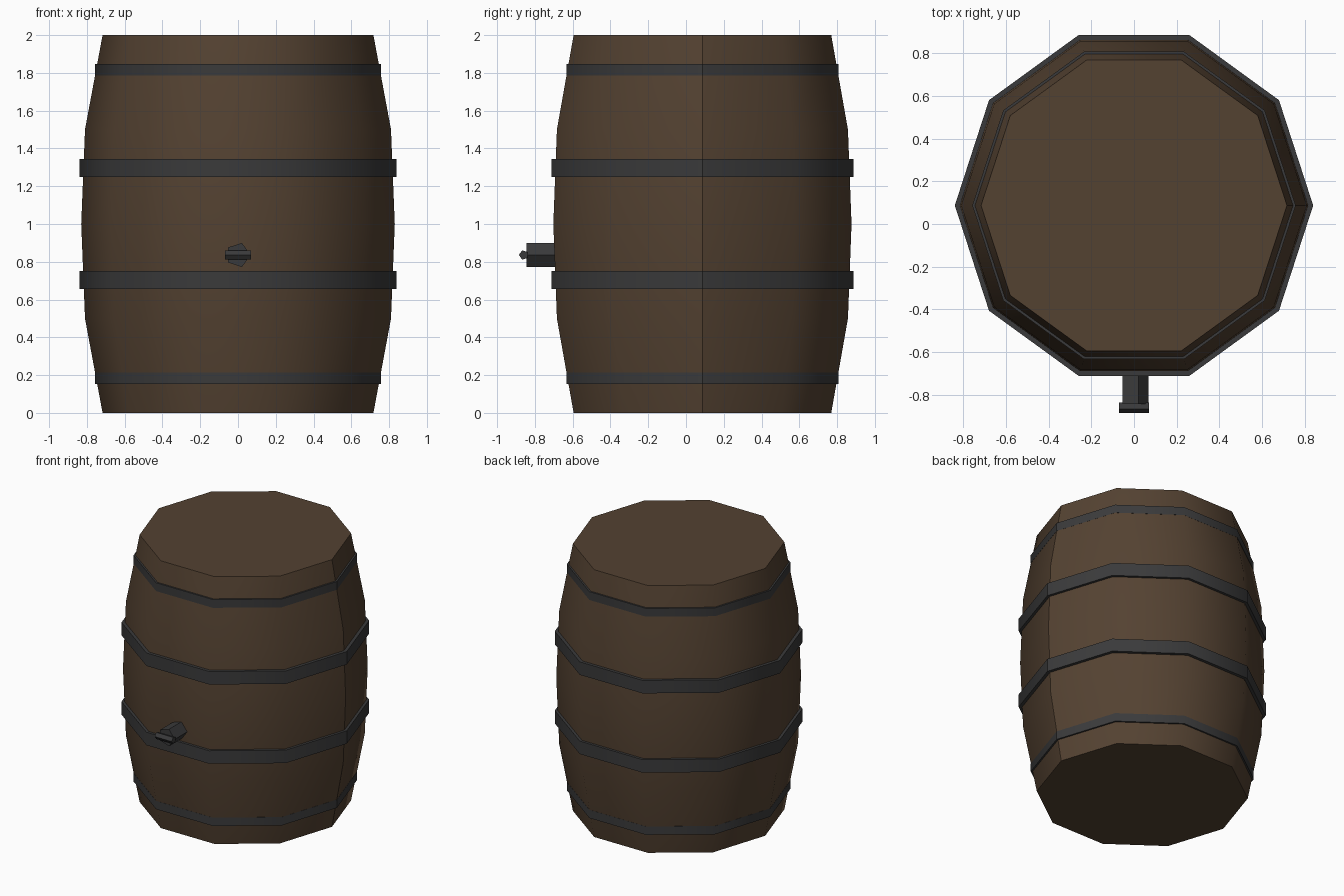
import bpy, bmesh, math
from mathutils import Matrix, Vector

if "Cube" in bpy.data.objects:
    bpy.data.objects.remove(bpy.data.objects["Cube"])

CY = 0.087      # barrel axis in y
SIDES = 10


def material(name, rgb):
    m = bpy.data.materials.new(name)
    m.diffuse_color = (*rgb, 1)
    m.use_nodes = True
    m.node_tree.nodes["Principled BSDF"].inputs["Base Color"].default_value = m.diffuse_color
    return m


wood = material("dark_wood", (0.088, 0.054, 0.031))
iron = material("dark_iron", (0.042, 0.042, 0.043))


def finish(name, bm, mat, smooth):
    me = bpy.data.meshes.new(name)
    bm.to_mesh(me)
    bm.free()
    me.materials.append(mat)
    ob = bpy.data.objects.new(name, me)
    bpy.context.collection.objects.link(ob)
    if smooth:
        bpy.ops.object.select_all(action='DESELECT')
        ob.select_set(True)
        bpy.context.view_layer.objects.active = ob
        bpy.ops.object.shade_smooth_by_angle(angle=math.radians(45))
    return ob


def revolve(name, profile, mat, caps=False):
    """Turn a (radius, z) profile into a ten-sided shell with a seam on the +x side."""
    bm = bmesh.new()
    cols = []
    for i in range(SIDES + 1):
        a = math.tau * i / SIDES
        cols.append([bm.verts.new((r * math.cos(a), CY + r * math.sin(a), z))
                     for r, z in profile])
    for c, d in zip(cols, cols[1:]):
        for j in range(len(profile) - 1):
            bm.faces.new((c[j], d[j], d[j + 1], c[j + 1]))
    if caps:
        bm.faces.new([c[0] for c in reversed(cols[:-1])])
        bm.faces.new([c[-1] for c in cols[:-1]])
    return finish(name, bm, mat, True)


def rod(name, radius, length, centre, rot):
    """Five-sided closed rod."""
    bm = bmesh.new()
    bmesh.ops.create_cone(bm, cap_ends=True, segments=5, radius1=radius,
                          radius2=radius, depth=length)
    # put one corner on local +x whatever the default start angle is
    v = bm.verts[:][0].co
    fix = Matrix.Rotation(-math.atan2(v.y, v.x), 4, 'Z')
    bm.transform(Matrix.Translation(Vector(centre)) @ rot @ fix)
    return finish(name, bm, iron, False)


# Staves with flat lids
revolve("barrel_body", [(0.717, 0), (0.81, 0.5), (0.83, 1), (0.81, 1.5), (0.717, 2)],
        wood, caps=True)

# Hoops, mirrored about mid height
for kind, r, z0, z1 in (("outer", 0.758, 0.153, 0.215), ("inner", 0.84, 0.655, 0.752)):
    for where, a, b in (("lower", z0, z1), ("upper", 2 - z1, 2 - z0)):
        revolve(f"{where}_{kind}_hoop",
                [(r - 0.04, a), (r, a), (r, b), (r - 0.04, b)], iron)

# Tap: spout along y, handle along x
rod("tap_spout", 0.067, 0.20, (0, -0.745, 0.836), Matrix.Rotation(math.pi / 2, 4, 'X'))
to_x = Matrix(((0, 0, 1, 0), (-1, 0, 0, 0), (0, -1, 0, 0), (0, 0, 0, 1)))
rod("tap_handle", 0.026, 0.14, (0, -0.859, 0.836), to_x)
